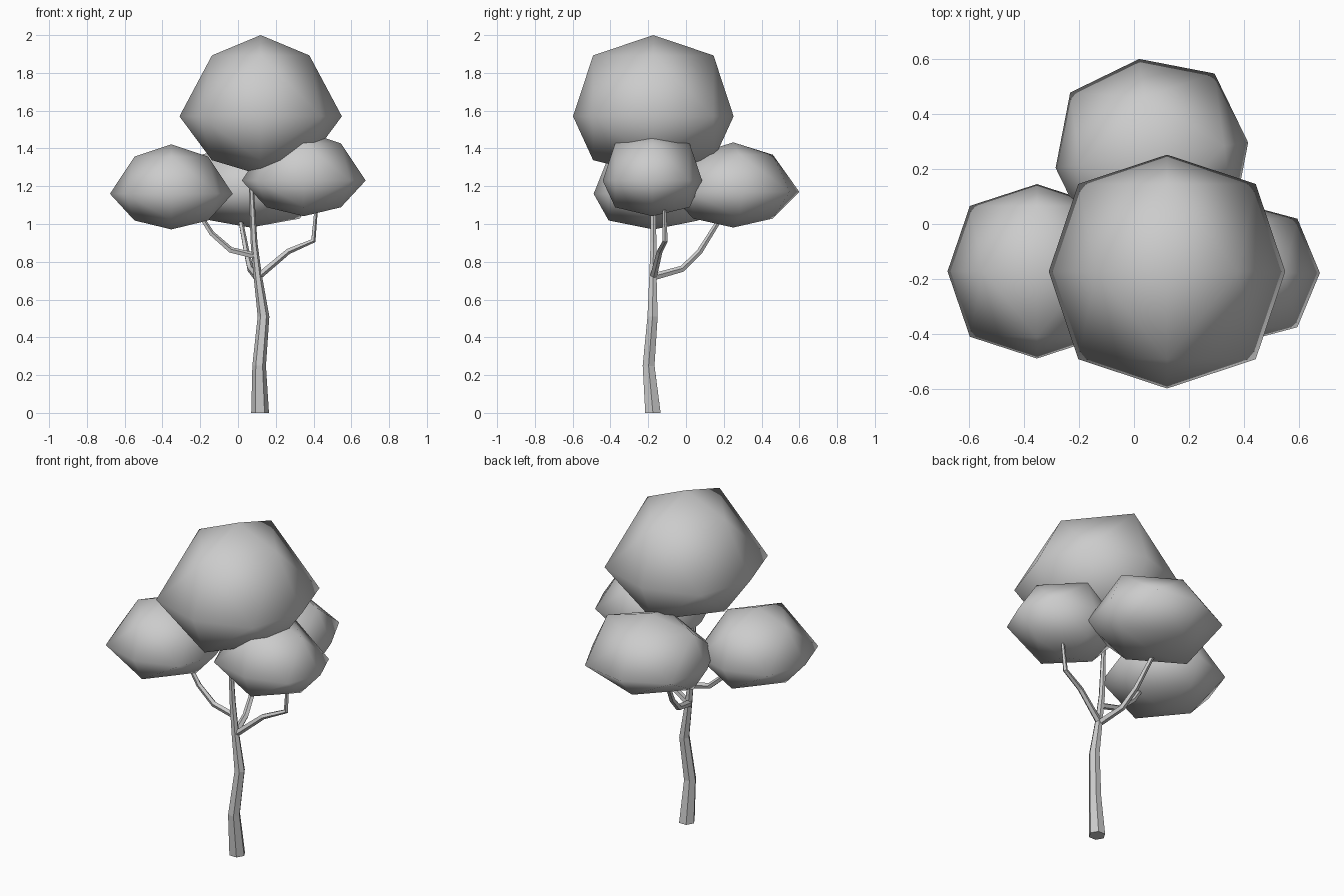
import bpy, bmesh, math
from mathutils import Vector

if "Cube" in bpy.data.objects:
    bpy.data.objects.remove(bpy.data.objects["Cube"])


def finish(bm, name, smooth):
    bmesh.ops.recalc_face_normals(bm, faces=bm.faces)
    me = bpy.data.meshes.new(name)
    bm.to_mesh(me)
    bm.free()
    for p in me.polygons:
        p.use_smooth = smooth
    ob = bpy.data.objects.new(name, me)
    bpy.context.collection.objects.link(ob)
    return ob


def leaf_clump(name, centre, rx, ry, up, turn=0.0):
    """Low-poly rounded clump, flatter below its widest level."""
    bm = bmesh.new()
    pts = []
    for s in (-1, 1):
        pts += [(s, 0, 0), (0, s, 0), (0, 0, s)]
        for t in (-1, 1):
            pts += [(.75 * s, .75 * t, 0), (.6 * s, 0, .75 * t), (0, .75 * s, .75 * t)]
    for x, y, z in pts:
        bm.verts.new((x * rx, y * ry, z * up * (1 if z > 0 else .72)))
    bmesh.ops.convex_hull(bm, input=bm.verts)
    ob = finish(bm, name, True)
    ob.location = centre
    ob.rotation_euler.z = math.radians(turn)


def limb(name, path, sides):
    """Tapered tube through (x, y, z, radius) points."""
    bm = bmesh.new()
    pts = [Vector(p[:3]) for p in path]
    rings = []
    for i, p in enumerate(pts):
        d = (pts[min(i + 1, len(pts) - 1)] - pts[max(i - 1, 0)]).normalized()
        if i == 0 and p.z == 0:
            d = Vector((0, 0, 1))
        q = Vector((0, 0, 1)).rotation_difference(d)
        ring = []
        for k in range(sides):
            a = math.tau * k / sides
            ring.append(bm.verts.new(p + q @ Vector((math.cos(a), math.sin(a), 0)) * path[i][3]))
        rings.append(ring)
    for lo, hi in zip(rings, rings[1:]):
        for k in range(sides):
            n = (k + 1) % sides
            bm.faces.new((lo[k], lo[n], hi[n], hi[k]))
    bm.faces.new(rings[0][::-1])
    bm.faces.new(rings[-1])
    finish(bm, name, False)


# Trunk
limb("trunk", [(.117, -.175, 0, .047), (.112, -.198, .25, .036), (.135, -.177, .51, .031),
               (.104, -.175, .73, .022), (.085, -.172, .9, .018), (.07, -.175, 1.2, .013),
               (.07, -.175, 1.32, .012)], 6)

# Branches
limb("left_branch", [(.09, -.172, .83, .018), (-.04, -.172, .862, .017),
                     (-.14, -.172, .95, .015), (-.21, -.172, 1.06, .012)], 5)
limb("right_branch", [(.11, -.172, .725, .019), (.265, -.14, .855, .016),
                      (.398, -.11, .912, .014), (.413, -.115, 1.08, .01)], 5)
limb("back_branch", [(.1, -.17, .72, .02), (.065, -.02, .762, .018), (.045, .07, .85, .016),
                     (.015, .17, 1.01, .013), (.01, .21, 1.08, .012)], 5)

# Foliage
leaf_clump("top_foliage", (.12, -.173, 1.57), .43, .425, .43)
leaf_clump("left_foliage", (-.353, -.172, 1.16), .325, .317, .262)
leaf_clump("right_foliage", (.348, -.178, 1.23), .328, .263, .262)
leaf_clump("back_foliage", (.065, .25, 1.17), .353, .353, .262, 97.5)
